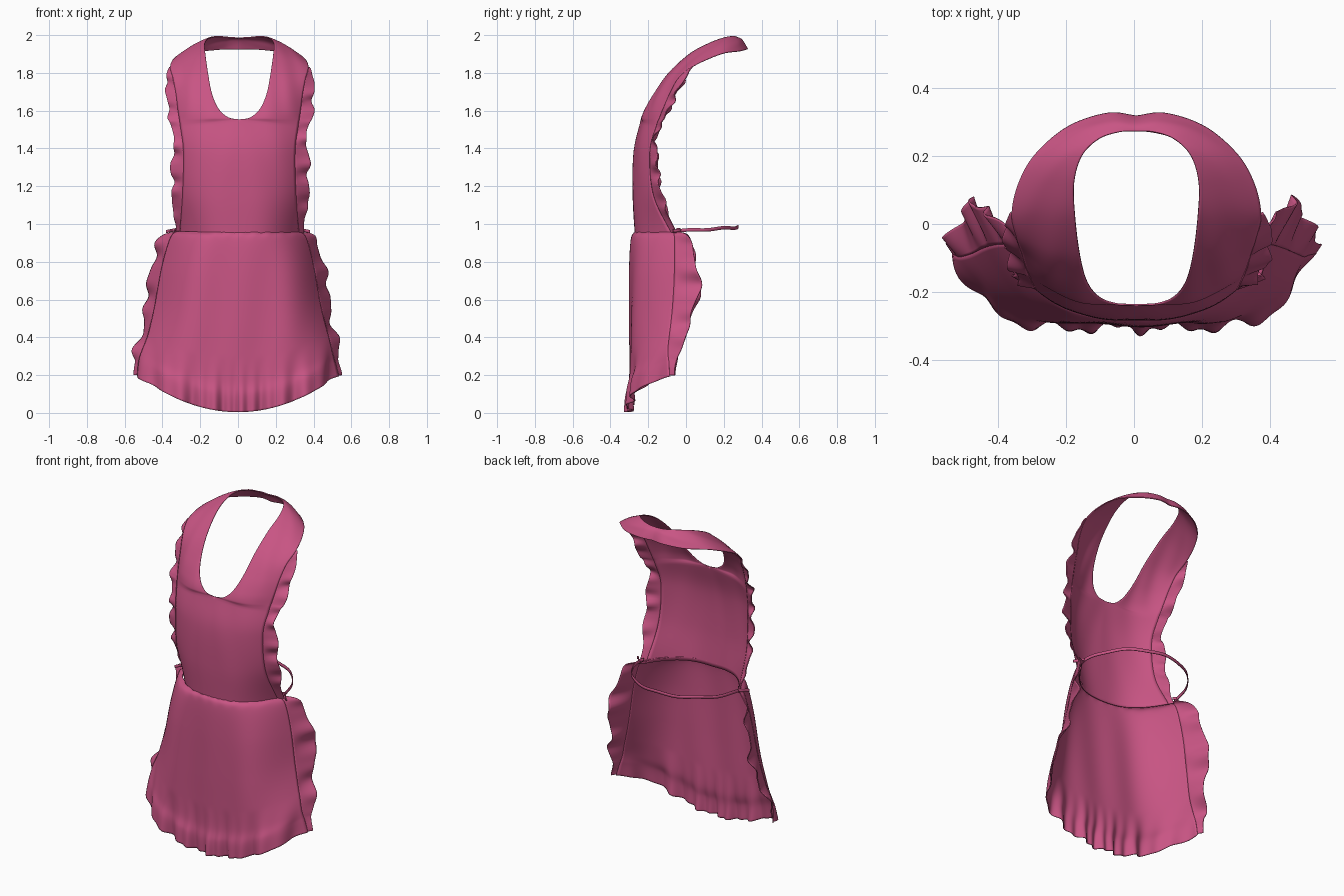
import bpy
import bmesh
from math import sin, cos, pi
from mathutils import Vector

cube = bpy.data.objects.get("Cube")
if cube:
    bpy.data.objects.remove(cube, do_unlink=True)

# Single cloth colour
pink = bpy.data.materials.new("rose_pink_cloth")
pink.use_nodes = True
COLOUR = (0.58, 0.09, 0.23, 1)
pink.diffuse_color = COLOUR
shader = pink.node_tree.nodes["Principled BSDF"]
shader.inputs["Base Color"].default_value = COLOUR
shader.inputs["Roughness"].default_value = 0.8


def spline(points, s):
    """Smooth curve through tuples, s running from 0 to 1."""
    last = len(points) - 1
    f = min(max(s, 0), 1) * last
    i = min(int(f), last - 1)
    t = f - i
    b, c = Vector(points[i]), Vector(points[i + 1])
    a = Vector(points[i - 1]) if i > 0 else b * 2 - c
    d = Vector(points[i + 2]) if i + 2 <= last else c * 2 - b
    return (b * 2 + (c - a) * t + (a * 2 - b * 5 + c * 4 - d) * t**2
            + (b * 3 - a - c * 3 + d) * t**3) / 2


def sheet(name, surface, across, along, mirror=False, flip=False):
    """Cloth sheet sampled from surface(u, v), with a thin cloth thickness."""
    bm = bmesh.new()
    grid = [[bm.verts.new(surface(i / across, j / along))
             for i in range(across + 1)] for j in range(along + 1)]
    for j in range(along):
        for i in range(across):
            quad = [grid[j][i], grid[j][i + 1], grid[j + 1][i + 1], grid[j + 1][i]]
            face = bm.faces.new(quad[::-1] if flip else quad)
            face.smooth = True
    mesh = bpy.data.meshes.new(name)
    bm.to_mesh(mesh)
    bm.free()
    mesh.materials.append(pink)
    obj = bpy.data.objects.new(name, mesh)
    bpy.context.collection.objects.link(obj)
    if mirror:
        obj.modifiers.new("mirror", 'MIRROR').merge_threshold = 0.0005
    cloth = obj.modifiers.new("thickness", 'SOLIDIFY')
    cloth.thickness = 0.005
    cloth.offset = 0
    return obj


# Bib: centre line, then neckline from its lowest point round to the back
centre_line = [(0, -.268, .93), (0, -.28, 1.15), (0, -.275, 1.38), (0, -.237, 1.553)]
neckline = [(0, -.237, 1.553), (.06, -.234, 1.565), (.11, -.214, 1.61), (.145, -.168, 1.69),
            (.166, -.09, 1.8), (.18, .02, 1.9), (.183, .12, 1.955),
            (.16, .2, 1.985), (.11, .25, 1.993), (.05, .27, 1.988), (0, .272, 1.985)]
# Bib: outer side edge, shoulder edge, back of the collar
side_edge = [(.315, -.07, .94), (.3, -.17, 1.15), (.295, -.19, 1.38), (.312, -.155, 1.52),
             (.318, -.14, 1.56), (.325, -.12, 1.61), (.335, -.085, 1.69), (.35, -.04, 1.77),
             (.365, .03, 1.83), (.345, .12, 1.875), (.295, .205, 1.905),
             (.2, .285, 1.915), (.085, .324, 1.925), (0, .316, 1.925)]
ROWS = len(side_edge) - 1
NECK = 3 / ROWS
SHIFT = .007


def bib(u, v):
    if v <= NECK:
        a = spline(centre_line, v / NECK)
    else:
        a = spline(neckline, (v - NECK) / (1 - NECK))
    b = spline(side_edge, v)
    p = a.lerp(b, u)
    ease = min(1, max(0, (v - .2) / .55))
    bend = 2.8 - 1.8 * ease * ease * (3 - 2 * ease)
    p.y = a.y + (b.y - a.y) * u**bend
    p.z += .03 * sin(pi * u) * max(0, v - .45)
    p.y += .014 * u * (1 - u) * sin(u * 9 + v * 25) * sin(pi * v)
    return p


sheet("bib_and_neck_strap", bib, 24, 130, mirror=True).location.x = SHIFT

# Skirt rows from waist to hem: centre height, edge rise, front y, edge x, edge y
skirt_rows = [(.955, .005, -.271, .32, -.07), (.915, .01, -.288, .36, -.06),
              (.75, .02, -.295, .405, -.06), (.5, .07, -.295, .44, -.07),
              (.32, .11, -.293, .47, -.085), (.17, .16, -.292, .5, -.095),
              (.09, .18, -.303, .515, -.09), (.004, .19, -.302, .525, -.085)]


def skirt_row(s):
    head = spline([r[:3] for r in skirt_rows], s)
    tail = spline([r[2:] for r in skirt_rows], s)
    return head.x, head.y, head.z, tail.y, tail.z


def skirt(u, v):
    z, rise, front, width, edge = skirt_row(v)
    t = u * 2 - 1
    k = abs(t)
    x, bend = width * t, k**(2.8 + 3.4 * v)
    hem = max(0, (v - .6) / .4)
    pleats = .6 * sin(x * 35 + .6) + .4 * sin(x * 77 + 2 * sin(x * 9))
    soft = sin(x * 24 + v * 3) * .005 * sin(pi * min(1, v * 1.2))
    gather = .003 * sin(x * 90) * max(0, 1 - v * 7)
    push = pleats * .026 * hem + soft + gather
    side = 1 if t > 0 else -1
    return Vector((x + side * push * bend, front + (edge - front) * bend - push * (1 - bend),
                   z + rise * k * k))


sheet("skirt_with_pleated_hem", skirt, 180, 64, flip=True)


def frill(edge, widths, amp, spacing, phase, side):
    """Wavy strip leaving an edge; widths holds outward x and y along it."""
    def surface(u, v):
        p = edge(v, side)
        p.x *= side
        out = spline(widths, v)
        across = Vector((out.y, -out.x, 0)).normalized()
        turn = p.z / spacing * 2 * pi + phase
        wave = sin(turn) + .4 * sin(turn * 1.7 + phase)
        fade = min(1, 6 * v, 6 * (1 - v))
        p += out * u * (1 + .12 * sin(turn * .6))
        p += across * (amp * wave * fade * u**.8)
        p.x *= side
        return p
    return surface


def bib_side(v, side):
    p = spline(side_edge, v * 8 / ROWS)
    p.x = p.x * side + SHIFT
    return p


def skirt_side(v, side):
    return skirt((1 + side) / 2, .01 + v * .98)


skirt_widths = [(.01, .03, 0), (.05, .08, 0), (.058, .125, 0), (.048, .12, 0),
                (.04, .095, 0), (.035, .06, 0), (.025, .035, 0), (.02, .03, 0)]

# Gathered frills down the sides of the bib and skirt, and small knot tails
for side, word, phase, fullness in ((1, "left", .4, 1.2), (-1, "right", 1.9, 1)):
    bib_widths = [(x * fullness, y, 0) for x, y in (
        (.02, .025), (.06, .045), (.045, .015), (.05, .025),
        (.055, .035), (.04, .035), (.005, .005))]
    sheet(word + "_bib_frill", frill(bib_side, bib_widths, .012, .13, phase, side),
          10, 120, flip=side < 0)
    sheet(word + "_skirt_frill", frill(skirt_side, skirt_widths, .013, .19, phase + 1, side),
          12, 100, flip=side < 0)

    def tail(u, v):
        return Vector((side * (.32 + .06 * v), -.05 + .02 * sin(v * 5),
                       .972 - .012 * v + .016 * (u - .5)))

    sheet(word + "_knot_tail", tail, 2, 10)


# Waist tie looping round the back
def tie(u, v):
    a = pi * v
    return Vector((.335 * cos(a), -.05 + .325 * sin(a),
                   .962 + .02 * sin(a) + .018 * (u - .5) + .003 * sin(a * 9)))


sheet("waist_tie", tie, 2, 60)
